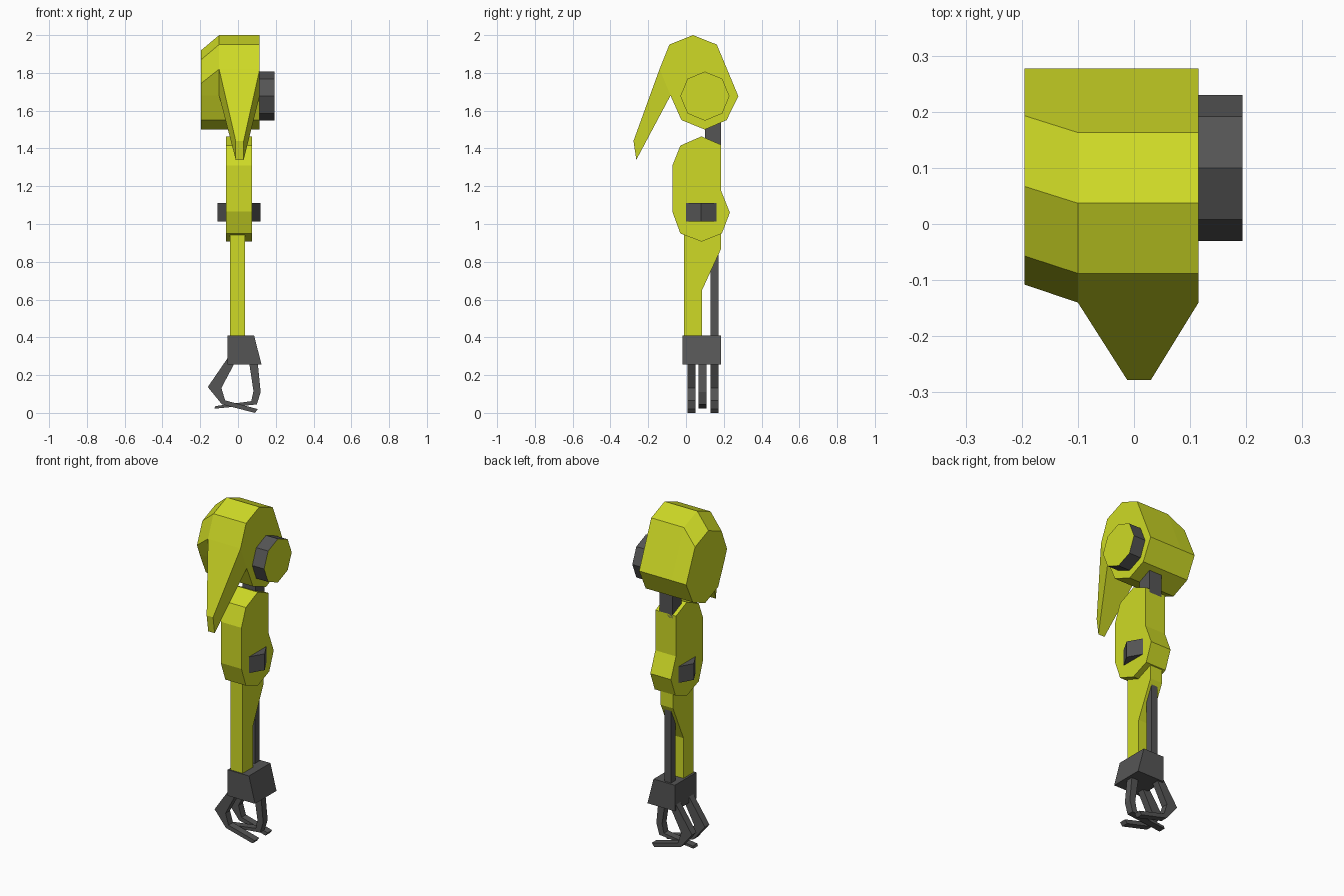
import bpy, bmesh, math

if "Cube" in bpy.data.objects:
    bpy.data.objects.remove(bpy.data.objects["Cube"])


def material(name, rgb):
    m = bpy.data.materials.new(name)
    m.diffuse_color = (*rgb, 1)
    m.use_nodes = True
    m.node_tree.nodes["Principled BSDF"].inputs["Base Color"].default_value = m.diffuse_color
    return m


YELLOW = material("yellow paint", (0.62, 0.70, 0.019))
GREY = material("dark grey metal", (0.09, 0.09, 0.09))


def loft(name, rings, mat):
    """Skin a closed solid through rings of equal point count."""
    bm = bmesh.new()
    loops = [[bm.verts.new(p) for p in ring] for ring in rings]
    n = len(loops[0])
    for a, b in zip(loops, loops[1:]):
        for i in range(n):
            j = (i + 1) % n
            bm.faces.new((a[i], a[j], b[j], b[i]))
    bm.faces.new(loops[0])
    bm.faces.new(loops[-1])
    bmesh.ops.recalc_face_normals(bm, faces=bm.faces)
    me = bpy.data.meshes.new(name)
    bm.to_mesh(me)
    bm.free()
    me.materials.append(mat)
    ob = bpy.data.objects.new(name, me)
    bpy.context.collection.objects.link(ob)
    return ob


def side_ring(x, yz):
    return [(x, y, z) for y, z in yz]


def side_prism(name, x0, x1, yz, mat):
    return loft(name, [side_ring(x0, yz), side_ring(x1, yz)], mat)


def front_prism(name, y0, y1, xz, mat):
    return loft(name, [[(x, y, z) for x, z in xz] for y in (y0, y1)], mat)


def rect(a0, a1, b0, b1):
    return [(a0, b0), (a1, b0), (a1, b1), (a0, b1)]


# Shoulder shell, with its outer top corner sloping down
lower = [(0.215, 1.55), (0.10, 1.50), (-0.024, 1.55), (-0.082, 1.68)]
full = [(0.037, 2.0), (0.163, 1.95), (0.277, 1.677)] + lower + [(-0.14, 1.82), (-0.088, 1.95)]
sloped = [(0.067, 1.92), (0.193, 1.87), (0.277, 1.677)] + lower + [(-0.108, 1.745), (-0.057, 1.87)]
loft("shoulder_shell", [side_ring(-0.195, sloped), side_ring(-0.10, full),
                        side_ring(0.115, full)], YELLOW)

# Tapered guard hanging from the front of the shoulder
loft("shoulder_guard", [
    [(-0.10, -0.14, 1.82), (0.115, -0.14, 1.82), (0.115, -0.082, 1.68), (-0.10, -0.082, 1.68)],
    [(-0.012, -0.278, 1.44), (0.03, -0.278, 1.44), (0.03, -0.263, 1.34), (-0.012, -0.263, 1.34)],
], YELLOW)

# Shoulder joint disc: grey rim, yellow end face
octagon = [(0.10 + 0.13 * math.cos(i * math.pi / 4), 1.677 + 0.13 * math.sin(i * math.pi / 4))
           for i in range(8)]
disc = side_prism("shoulder_joint", 0.11, 0.193, octagon, GREY)
disc.data.materials.append(YELLOW)
for f in disc.data.polygons:
    if f.normal.x > 0.9:
        f.material_index = 1

# Link between shoulder and upper arm
side_prism("shoulder_link", -0.04, 0.045, rect(0.10, 0.184, 1.40, 1.62), GREY)

# Upper arm with the elbow bulge
side_prism("upper_arm", -0.063, 0.073, [
    (-0.03, 1.415), (0.082, 1.464), (0.184, 1.42), (0.184, 1.18), (0.232, 1.06),
    (0.19, 0.95), (0.082, 0.907), (-0.03, 0.95), (-0.072, 1.065), (-0.072, 1.31)], YELLOW)

# Wedge-shaped elbow caps on both sides
for name, base, tip in (("elbow_cap_right", 0.07, 0.12), ("elbow_cap_left", -0.06, -0.108)):
    loft(name, [[(base, -0.005, z), (tip, 0.08, z), (base, 0.167, z)]
                for z in (1.013, 1.11)], GREY)

# Forearm and the rod behind it
side_prism("forearm", -0.043, 0.038, [
    (-0.01, 0.97), (-0.01, 0.40), (0.085, 0.40), (0.085, 0.65),
    (0.184, 0.865), (0.184, 0.97)], YELLOW)
side_prism("forearm_rod", -0.022, 0.02, rect(0.13, 0.172, 0.40, 0.86), GREY)

# Wrist block
front_prism("wrist", -0.018, 0.184, [(-0.055, 0.255), (0.125, 0.255), (0.085, 0.41),
                                     (-0.055, 0.41)], GREY)

# Two fingers and the opposing thumb
finger = [(-0.055, 0.29), (-0.16, 0.137), (-0.085, 0.045), (0.09, 0.0),
          (0.105, 0.02), (-0.068, 0.066), (-0.088, 0.132), (-0.02, 0.26)]
thumb = [(0.105, 0.26), (0.12, 0.11), (0.10, 0.045), (-0.125, 0.022),
         (-0.12, 0.036), (0.07, 0.062), (0.082, 0.115), (0.06, 0.26)]
front_prism("finger_front", 0.008, 0.05, finger, GREY)
front_prism("finger_back", 0.13, 0.172, finger, GREY)
front_prism("thumb", 0.066, 0.108, thumb, GREY)
